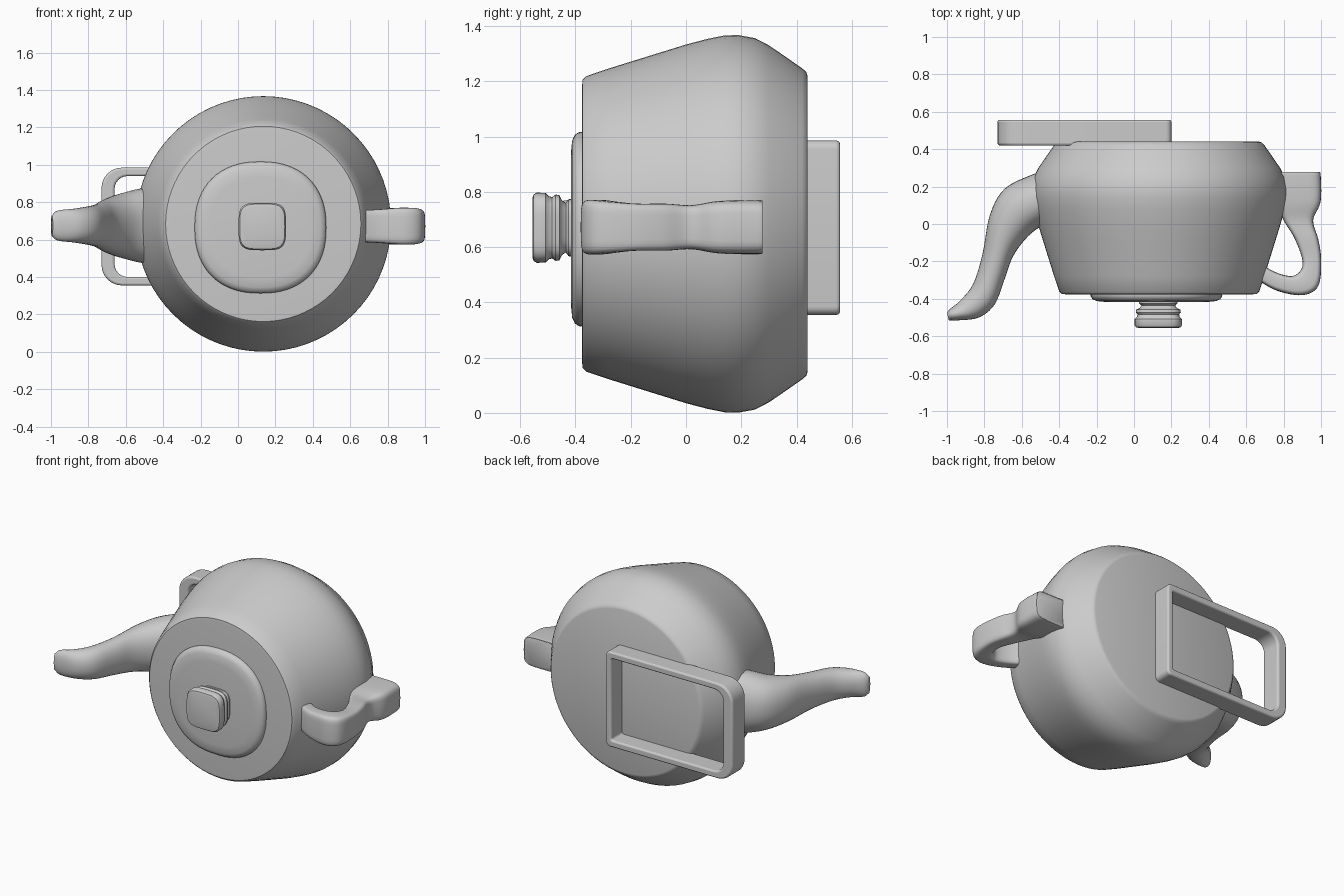
import bpy, bmesh
from math import sin, cos, pi, radians
from mathutils import Vector

if "Cube" in bpy.data.objects:
    bpy.data.objects.remove(bpy.data.objects["Cube"])


def loft(name, rings, closed=False, angle=40, bevel=0):
    """Skin a list of equal-length vertex rings; cap the ends unless closed."""
    bm = bmesh.new()
    vs = [[bm.verts.new(p) for p in r] for r in rings]
    n = len(vs[0])
    pairs = list(zip(vs, vs[1:])) + ([(vs[-1], vs[0])] if closed else [])
    for a, b in pairs:
        for i in range(n):
            j = (i + 1) % n
            bm.faces.new((a[i], a[j], b[j], b[i]))
    if not closed:
        bm.faces.new(vs[0])
        bm.faces.new(vs[-1])
    bmesh.ops.recalc_face_normals(bm, faces=bm.faces)
    me = bpy.data.meshes.new(name)
    bm.to_mesh(me)
    bm.free()
    ob = bpy.data.objects.new(name, me)
    bpy.context.collection.objects.link(ob)
    if bevel:
        m = ob.modifiers.new("bevel", 'BEVEL')
        m.width, m.segments, m.limit_method = bevel, 3, 'ANGLE'
        m.angle_limit = radians(50)
    bpy.ops.object.select_all(action='DESELECT')
    ob.select_set(True)
    bpy.context.view_layer.objects.active = ob
    bpy.ops.object.shade_smooth_by_angle(angle=radians(angle))
    return ob


def oval(c, u, v, e=2, n=48):
    """Superellipse ring around c; e=2 is an ellipse, larger is squarer."""
    def f(t):
        return (1 if t >= 0 else -1) * abs(t) ** (2 / e)
    return [c + u * f(cos(2 * pi * i / n)) + v * f(sin(2 * pi * i / n)) for i in range(n)]


def turned(name, cx, cz, profile, e=2, n=48, angle=40):
    """Profile of (y, radius) swept round an axis along y."""
    return loft(name, [oval(Vector((cx, y, cz)), Vector((r, 0, 0)), Vector((0, 0, r)), e, n)
                       for y, r in profile], angle=angle)


def smooth_path(keys, steps=5):
    """Catmull-Rom interpolation of key tuples."""
    k = [Vector(t) for t in keys]
    k = [2 * k[0] - k[1]] + k + [2 * k[-1] - k[-2]]
    out = []
    for a, b, c, d in zip(k, k[1:], k[2:], k[3:]):
        for s in range(steps):
            t = s / steps
            out.append(0.5 * (2 * b + (c - a) * t + (2 * a - 5 * b + 4 * c - d) * t * t
                              + (3 * b - a - 3 * c + d) * t ** 3))
    return out + [k[-2]]


def limb(name, keys, z, e):
    """Tube in the xy plane from (outer x, outer y, inner x, inner y, half height)."""
    rings = []
    for ox, oy, ix, iy, h in smooth_path(keys):
        o, i = Vector((ox, oy, z)), Vector((ix, iy, z))
        rings.append(oval((o + i) / 2, (o - i) / 2, Vector((0, 0, h)), e, 32))
    return loft(name, rings, angle=50)


def rounded_rect(x0, x1, z0, z1, r_left, r_right, y):
    """Rounded rectangle in the xz plane with its own left and right corner radii."""
    pts = []
    for x, z, r, a in ((x1 - r_right, z1 - r_right, r_right, 0), (x0 + r_left, z1 - r_left, r_left, 90),
                       (x0 + r_left, z0 + r_left, r_left, 180), (x1 - r_right, z0 + r_right, r_right, 270)):
        for s in range(7):
            t = radians(a + 15 * s)
            pts.append(Vector((x + r * cos(t), y, z + r * sin(t))))
    return pts


# pot body lying on its side, lid end facing the front
turned("pot_body", 0.135, 0.684,
       [(-0.376, 0.50), (-0.374, 0.522), (-0.36, 0.535), (-0.28, 0.562), (-0.2, 0.587), (-0.1, 0.618),
        (0, 0.649), (0.08, 0.67), (0.14, 0.682), (0.19, 0.683), (0.25, 0.672), (0.3, 0.646),
        (0.36, 0.605), (0.42, 0.563), (0.435, 0.55), (0.44, 0.535)], n=72)

# shallow lid
turned("lid", 0.12, 0.665,
       [(-0.36, 0.35), (-0.385, 0.352), (-0.402, 0.342), (-0.412, 0.32), (-0.417, 0.27)], e=2.3, n=64)

# squarish lid knob on a neck
turned("lid_knob", 0.13, 0.67,
       [(-0.40, 0.105), (-0.425, 0.103), (-0.435, 0.09), (-0.448, 0.098), (-0.458, 0.118), (-0.472, 0.12),
        (-0.484, 0.111), (-0.496, 0.114), (-0.508, 0.126), (-0.54, 0.127), (-0.552, 0.12),
        (-0.556, 0.105)], e=4, n=48)

# curved spout
limb("spout", [(-0.36, 0.33, -0.36, 0.04, 0.21), (-0.53, 0.27, -0.49, -0.01, 0.2),
               (-0.69, 0.19, -0.57, -0.07, 0.17), (-0.77, 0.05, -0.645, -0.17, 0.14),
               (-0.81, -0.16, -0.69, -0.29, 0.115), (-0.86, -0.32, -0.745, -0.43, 0.102),
               (-0.93, -0.41, -0.83, -0.5, 0.09), (-0.985, -0.455, -0.94, -0.515, 0.08),
               (-1.0, -0.475, -0.99, -0.515, 0.055)], 0.675, 2.2)

# looped handle with a block at its upper end
limb("handle", [(0.99, 0.277, 0.7, 0.277, 0.09), (0.998, 0.262, 0.7, 0.262, 0.098),
                (0.998, 0.12, 0.76, 0.12, 0.095), (0.958, 0.02, 0.8, 0.02, 0.08),
                (0.985, -0.08, 0.855, -0.07, 0.085), (1.0, -0.18, 0.895, -0.17, 0.085),
                (0.995, -0.3, 0.9, -0.225, 0.092), (0.96, -0.36, 0.875, -0.265, 0.098),
                (0.88, -0.381, 0.83, -0.278, 0.098), (0.76, -0.355, 0.75, -0.255, 0.09),
                (0.66, -0.3, 0.66, -0.2, 0.085)], 0.672, 5)

# open rectangular stand on the back
outer = (-0.73, 0.2, 0.355, 0.985, 0.11, 0.03)
inner = (-0.66, 0.16, 0.4, 0.94, 0.07, 0.015)
loft("back_frame", [rounded_rect(*outer, 0.42), rounded_rect(*outer, 0.557),
                    rounded_rect(*inner, 0.557), rounded_rect(*inner, 0.42)],
     closed=True, bevel=0.012)
